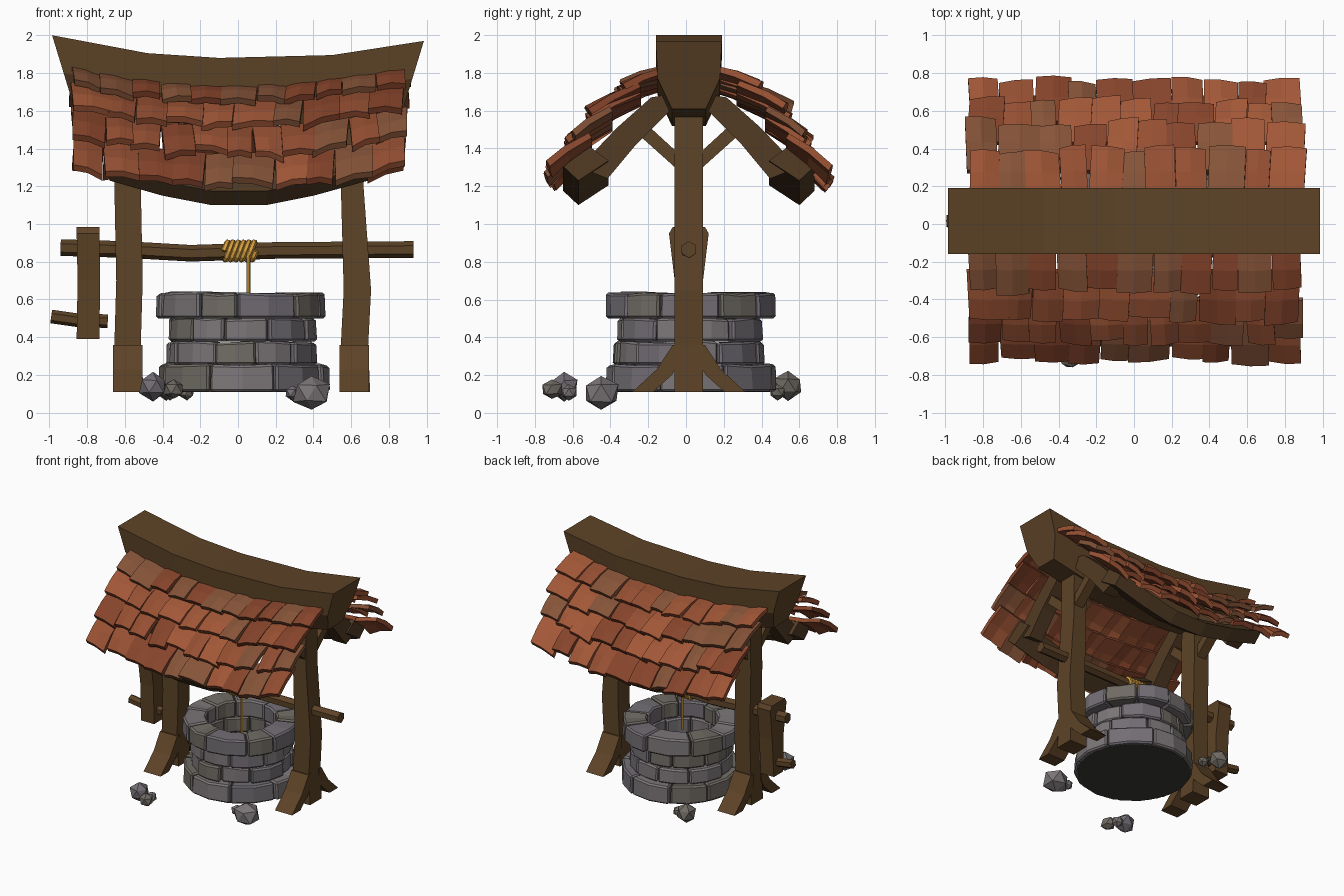
import bpy, bmesh, math, random
from mathutils import Vector

if "Cube" in bpy.data.objects:
    bpy.data.objects.remove(bpy.data.objects["Cube"])

random.seed(4)
J = random.uniform
CY = 0.015  # depth centre of the frame


def material(name, rgb):
    m = bpy.data.materials.new(name)
    m.diffuse_color = (*rgb, 1)
    m.use_nodes = True
    m.node_tree.nodes["Principled BSDF"].inputs["Base Color"].default_value = m.diffuse_color
    return m


WOOD = material("wood", (0.11, 0.056, 0.02))
WOOD_DARK = material("dark_wood", (0.085, 0.045, 0.018))
ROPE = material("rope", (0.7, 0.36, 0.05))
DARK = material("well_bottom", (0.045, 0.043, 0.038))
STONES = [material("stone_%d" % i, c) for i, c in enumerate(
    [(0.2, 0.18, 0.185), (0.16, 0.145, 0.125), (0.17, 0.155, 0.175)])]
TILES = [material("tile_%d" % i, c) for i, c in enumerate(
    [(0.36, 0.095, 0.038), (0.24, 0.058, 0.024), (0.24, 0.088, 0.04), (0.3, 0.078, 0.032)])]


def finish(name, bm, mat, bevel=0):
    bmesh.ops.recalc_face_normals(bm, faces=bm.faces)
    me = bpy.data.meshes.new(name)
    bm.to_mesh(me)
    bm.free()
    me.materials.append(mat)
    ob = bpy.data.objects.new(name, me)
    bpy.context.collection.objects.link(ob)
    if bevel:
        b = ob.modifiers.new("bevel", 'BEVEL')
        b.width, b.segments, b.limit_method = bevel, 1, 'ANGLE'
        b.angle_limit = math.radians(40)
    return ob


def loft(name, sections, mat, bevel=0):
    """Skin a row of equal-sized closed sections and cap both ends."""
    bm = bmesh.new()
    rings = [[bm.verts.new(p) for p in s] for s in sections]
    n = len(rings[0])
    for a, b in zip(rings, rings[1:]):
        for i in range(n):
            k = (i + 1) % n
            bm.faces.new((a[i], a[k], b[k], b[i]))
    bm.faces.new(rings[0])
    bm.faces.new(rings[-1])
    return finish(name, bm, mat, bevel)


def tube(name, path, r, sides, mat):
    """Sweep a regular polygon along a list of points."""
    path = [Vector(p) for p in path]
    secs = []
    for i, p in enumerate(path):
        t = (path[min(i + 1, len(path) - 1)] - path[max(i - 1, 0)]).normalized()
        u = t.cross(Vector((0.13, 0.99, 0.05))).normalized()
        v = t.cross(u)
        secs.append([p + r * (u * math.cos(a) + v * math.sin(a))
                     for a in (math.tau * k / sides for k in range(sides))])
    return loft(name, secs, mat)


def plank(name, profile, x0, x1, mat):
    """Extrude a (y, z) outline along x."""
    return loft(name, [[(x, y, z) for y, z in profile] for x in (x0, x1)], mat)


# Sagging ridge beam: wide top, tapered underside, ends raked inwards
secs = []
for x, top in ((-0.985, 2.0), (-0.48, 1.905), (-0.1, 1.88), (0.5, 1.895), (0.985, 1.97)):
    secs.append([(x * (1 - 0.31 * d if abs(x) > 0.9 else 1), CY + w, top - d)
                 for d, w in ((0, -0.175), (0.2, -0.165), (0.36, -0.09),
                              (0.36, 0.09), (0.2, 0.165), (0, 0.175))])
loft("ridge_beam", secs, WOOD)

# Posts: (z, x min, x max)
for side, rows in (("left", ((0.11, -0.66, -0.5), (0.36, -0.655, -0.515), (0.7, -0.645, -0.505),
                             (1.2, -0.655, -0.515), (1.62, -0.65, -0.52))),
                   ("right", ((0.11, 0.54, 0.7), (0.36, 0.545, 0.69), (0.65, 0.56, 0.705),
                              (1.2, 0.545, 0.665), (1.62, 0.54, 0.66)))):
    loft(side + "_post", [[(a, CY - 0.075, z), (b, CY - 0.075, z), (b, CY + 0.075, z),
                           (a, CY + 0.075, z)] for z, a, b in rows], WOOD)

# Curved feet, braces and rafters on both posts, mirrored front to back
foot = ((0.05, 0.36), (0.085, 0.36), (0.17, 0.23), (0.3, 0.11), (0.19, 0.11), (0.09, 0.2), (0.05, 0.27))
brace = ((0.04, 1.36), (0.04, 1.27), (0.33, 1.53), (0.28, 1.58))
rafter = ((0.03, 1.70), (0.11, 1.59), (0.28, 1.42), (0.43, 1.24), (0.58, 1.30), (0.38, 1.51), (0.2, 1.67))
for sx, px in ((-1, -0.585), (1, 0.615)):
    for sy in (-1, 1):
        tag = ("left" if sx < 0 else "right") + ("_front" if sy < 0 else "_back")
        for part, prof, w, mat in (("_foot", foot, 0.078, WOOD), ("_brace", brace, 0.04, WOOD),
                                   ("_rafter", rafter, 0.06, WOOD_DARK)):
            plank(tag + part, [(CY + sy * y, z) for y, z in prof], px - w, px + w, mat)

# Sagging eave beams, square section turned on edge
for sy in (-1, 1):
    secs = []
    for x, z in ((-0.68, 1.335), (-0.4, 1.255), (-0.14, 1.205), (0.15, 1.205), (0.4, 1.255), (0.69, 1.335)):
        secs.append([(x, CY + sy * (0.575 + a), z + b) for a, b in
                     ((-0.15, 0.0), (0.01, -0.105), (0.09, -0.03), (-0.05, 0.075))])
    loft("eave_beam_" + ("front" if sy < 0 else "back"), secs, WOOD_DARK)

# Roof tiles: each row is (upper y, z) to (lower y, z), stepped and sagging in the middle
rows = (((0.1, 1.845), (0.375, 1.755)), ((0.27, 1.755), (0.525, 1.635)),
        ((0.42, 1.62), (0.635, 1.485)), ((0.53, 1.475), (0.74, 1.315)))
for sy in (-1, 1):
    for r, (hi, lo) in enumerate(rows):
        count = (11, 10, 11, 10)[r]
        cuts = [-0.875 + 1.76 * i / count + (J(-0.025, 0.025) if 0 < i < count else J(-0.015, 0.015))
                for i in range(count + 1)]
        for a, b in zip(cuts, cuts[1:]):
            dl, lift, tilt, skew = J(-0.025, 0.03), J(-0.008, 0.014), J(-0.02, 0.02), J(-0.02, 0.02)
            secs = []
            for k in (0, 0.5, 1):
                x = a + (b - a) * k
                drop = 0.105 * (1 - (x / 0.88) ** 2)
                bow = (0.014 if k == 0.5 else 0) + lift + tilt * (k - 0.5) * 2
                sec = []
                for t, h in ((0, 0), (0.55, 0.012), (1 + dl * 3, 0), (1 + dl * 3, -0.036),
                             (0.55, -0.024), (0, -0.03)):
                    y = hi[0] + (lo[0] - hi[0]) * t + h * 0.55
                    z = hi[1] + (lo[1] - hi[1]) * t + h * 0.85
                    sec.append((x + skew * t, CY + sy * (y + bow * t * 0.5), z - drop + bow * (0.3 + 0.7 * t)))
                secs.append(sec)
            loft("roof_tile", secs, random.choice(TILES))

# Winding axle, crank board and handle
tube("axle", [(-0.94, CY, 0.875), (-0.6, CY, 0.865), (-0.25, CY, 0.845), (0.2, CY, 0.86),
              (0.93, CY, 0.865)], 0.044, 6, WOOD)
loft("crank_board", [[(x, CY - w, z), (x + 0.12, CY - w, z), (x + 0.12, CY + w, z), (x, CY + w, z)]
                     for x, w, z in ((-0.855, 0.06, 0.39), (-0.85, 0.075, 0.7), (-0.855, 0.105, 0.95),
                                     (-0.855, 0.085, 0.985))], WOOD)
tube("crank_handle", [(-0.99, CY, 0.51), (-0.85, CY, 0.49), (-0.69, CY, 0.485)], 0.036, 6, WOOD)

# Rope coil and hanging rope
turns, step = 6, 10
coil = [(-0.075 + 0.17 * i / (turns * step) + 0.014 * math.sin(math.tau * i / step),
         CY - 0.048 * math.cos(math.tau * i / step),
         0.857 + 0.048 * math.sin(math.tau * i / step)) for i in range(turns * step + 1)]
tube("rope_coil", coil, 0.016, 6, ROPE)
tube("hanging_rope", [(0.055, CY - 0.045, 0.86), (0.055, CY - 0.045, 0.5)], 0.011, 6, ROPE)

# Stone ring courses: (z low, z high, outer radius, blocks, start angle)
WC = 0.02
for z0, z1, ro, n, start in ((0.112, 0.26, 0.45, 8, 0.35), (0.255, 0.382, 0.39, 10, 0.5),
                             (0.378, 0.505, 0.387, 10, 0.1), (0.5, 0.638, 0.445, 10, 0.35)):
    angs = [start + math.tau * (i + J(-0.17, 0.17)) / n for i in range(n)]
    angs.append(angs[0] + math.tau)
    for a0, a1 in zip(angs, angs[1:]):
        r, ri = ro + J(-0.015, 0.015), 0.27 + J(-0.015, 0.01)
        secs = []
        for k in (0.012, 0.5, 0.988):
            a = a0 + (a1 - a0) * k
            s, zt = J(0.995, 1.015), z1 + J(-0.012, 0.005)
            secs.append([(WC + q * math.cos(a), WC + q * math.sin(a), z) for q, z in
                         ((ri, z0), (r * s, z0), (r * s - J(0, 0.012), zt), (ri, zt))])
        loft("well_block", secs, random.choice(STONES), 0.012)

# Dark floor disc
bm = bmesh.new()
bmesh.ops.create_cone(bm, cap_ends=True, segments=32, radius1=0.425, radius2=0.425, depth=0.012)
bmesh.ops.translate(bm, verts=bm.verts, vec=(WC, WC, 0.117))
finish("well_floor", bm, DARK)

# Loose rocks: x, y, z, radius
for x, y, z, r in ((0.39, -0.45, 0.105, 0.105), (0.29, -0.43, 0.105, 0.045),
                   (-0.45, -0.645, 0.14, 0.08), (-0.34, -0.71, 0.125, 0.06), (-0.36, -0.62, 0.11, 0.045),
                   (-0.38, 0.54, 0.145, 0.082), (-0.27, 0.485, 0.11, 0.045)):
    bm = bmesh.new()
    bmesh.ops.create_icosphere(bm, subdivisions=1, radius=r)
    for v in bm.verts:
        v.co *= J(0.88, 1.08)
        v.co.z *= 0.95
    bmesh.ops.translate(bm, verts=bm.verts, vec=(x, y, z))
    finish("loose_rock", bm, random.choice(STONES))
